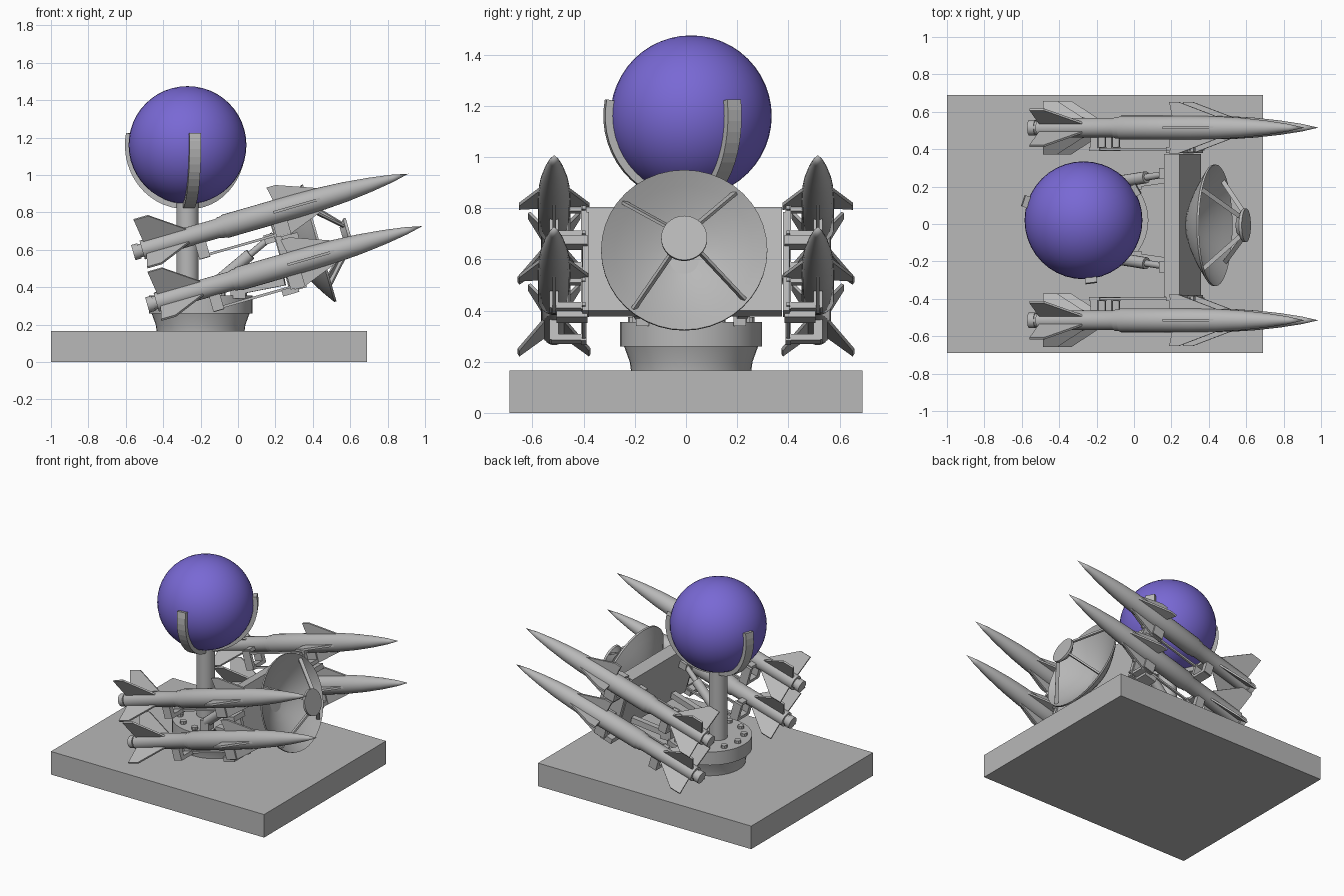
import bpy, bmesh
from math import sin, cos, pi, radians
from mathutils import Matrix, Vector

if "Cube" in bpy.data.objects:
    bpy.data.objects.remove(bpy.data.objects["Cube"])


def material(name, color):
    m = bpy.data.materials.new(name)
    m.use_nodes = True
    m.diffuse_color = (*color, 1)
    m.node_tree.nodes["Principled BSDF"].inputs["Base Color"].default_value = (*color, 1)
    return m


GREY = material("plain grey", (0.48, 0.48, 0.48))
VIOLET = material("violet", (0.19, 0.14, 0.66))
TILT = radians(16)
LEAN = Matrix.Rotation(-TILT, 4, 'Y')           # raises the +x end
Z_TO_X = Matrix.Rotation(pi / 2, 4, 'Y')        # lathe axis z becomes x


def place(x, y, z):
    return Matrix.Translation((x, y, z))


def finish(name, bm, matrix=Matrix(), mat=GREY, smooth=False):
    bmesh.ops.recalc_face_normals(bm, faces=bm.faces)
    me = bpy.data.meshes.new(name)
    bm.to_mesh(me)
    bm.free()
    me.transform(matrix)
    me.materials.append(mat)
    ob = bpy.data.objects.new(name, me)
    bpy.context.collection.objects.link(ob)
    if smooth:
        bpy.ops.object.select_all(action='DESELECT')
        ob.select_set(True)
        bpy.context.view_layer.objects.active = ob
        bpy.ops.object.shade_smooth_by_angle(angle=radians(35))
    return ob


def box(name, size, matrix):
    bm = bmesh.new()
    bmesh.ops.create_cube(bm, size=1)
    bmesh.ops.scale(bm, vec=size, verts=bm.verts)
    return finish(name, bm, matrix)


def lathe(name, profile, matrix, steps=32):
    """Revolve (radius, height) points around z."""
    bm = bmesh.new()
    vs = [bm.verts.new((r, 0, z)) for r, z in profile]
    edges = [bm.edges.new(p) for p in zip(vs, vs[1:])]
    bmesh.ops.spin(bm, geom=vs + edges, cent=(0, 0, 0), axis=(0, 0, 1),
                   angle=2 * pi, steps=steps, use_duplicate=False)
    bmesh.ops.remove_doubles(bm, verts=bm.verts, dist=1e-5)
    return finish(name, bm, matrix, smooth=True)


def plate(name, outline, thick, matrix):
    """Extrude an outline in the local xz plane to a plate."""
    bm = bmesh.new()
    face = bm.faces.new([bm.verts.new((x, -thick / 2, z)) for x, z in outline])
    ext = bmesh.ops.extrude_face_region(bm, geom=[face])
    bmesh.ops.translate(bm, vec=(0, thick, 0),
                        verts=[v for v in ext["geom"] if isinstance(v, bmesh.types.BMVert)])
    return finish(name, bm, matrix)


def between(a, b):
    """Matrix at the middle of a and b with z along them, and the length."""
    a, b = Vector(a), Vector(b)
    d = b - a
    return Matrix.Translation((a + b) / 2) @ d.to_track_quat('Z', 'Y').to_matrix().to_4x4(), d.length


def bar(name, a, b, w, t=None):
    m, length = between(a, b)
    return box(name, (w, t or w, length), m)


def rod(name, a, b, r, steps=16):
    m, n = between(a, b)
    return lathe(name, [(0, -n / 2), (r, -n / 2), (r, n / 2), (0, n / 2)], m, steps)


# Base slab and turntable
box("base_slab", (1.69, 1.38, 0.165), place(-0.155, 0, 0.0825))
turn = place(-0.2, 0.02, 0)
lathe("turntable", [(0, 0.165), (0.235, 0.165), (0.24, 0.2), (0.262, 0.26), (0.277, 0.26),
                    (0.277, 0.355), (0, 0.355)], turn, 40)
for i in range(12):
    a = 2 * pi * i / 12
    p = turn @ Vector((0.225 * cos(a), 0.225 * sin(a), 0.35))
    rod("turntable_bolt", p, p + Vector((0, 0, 0.025)), 0.022, 8)

# Globe on its column, held by three curved arms
C = Vector((-0.27, 0.02, 1.16))
rod("globe_column", (C.x, C.y, 0.35), (C.x, C.y, 0.86), 0.06, 24)
bm = bmesh.new()
bmesh.ops.create_uvsphere(bm, u_segments=40, v_segments=24, radius=0.315)
finish("globe", bm, Matrix.Translation(C), VIOLET, True)
for ang in (162, 277, 30):
    arc = [radians(-90 + 101 * k / 14) for k in range(15)]
    outline = [(0.342 * cos(a), 0.342 * sin(a)) for a in arc]
    outline += [(0.308 * cos(a), 0.308 * sin(a)) for a in reversed(arc)]
    plate("globe_arm", outline, 0.062,
          Matrix.Translation(C) @ Matrix.Rotation(radians(ang), 4, 'Z'))

# Radar housing and dish
box("radar_housing", (0.085, 0.765, 0.42), place(0.26, -0.007, 0.59) @ LEAN)
dish = place(0.437, -0.007, 0.637) @ LEAN @ Z_TO_X
R, DEPTH = 0.325, 0.15
radii = [R * k / 6 for k in range(7)]
bowl = [(r, DEPTH * ((r / R) ** 1.6 - 1)) for r in radii]
back = [(r, z - 0.012) for r, z in reversed(bowl)]
lathe("radar_dish", bowl + back, dish, 40)
lathe("radar_feed", [(0, 0.125), (0.05, 0.125), (0.09, 0.155), (0.09, 0.17), (0, 0.17)], dish)
for k in range(4):
    a = radians(50 + 90 * k)
    ray = Vector((cos(a), sin(a), 0))
    bar("feed_strut", dish @ (ray * 0.305 + Vector((0, 0, -0.015))),
        dish @ (ray * 0.075 + Vector((0, 0, 0.15))), 0.024, 0.012)

# Elevating pistons and hinge arms
for s in (-1, 1):
    y = 0.02 + s * 0.25
    low, high = Vector((-0.12, y - s * 0.05, 0.42)), Vector((0.19, y, 0.68))
    mid = low.lerp(high, 0.6)
    rod("piston_cylinder", low, mid, 0.032)
    rod("piston_rod", mid, high, 0.018)
    box("piston_clevis", (0.06, 0.06, 0.05), place(0.17, y, 0.66) @ LEAN)
    box("piston_foot", (0.07, 0.06, 0.09), place(low.x, low.y, 0.39))
    box("hinge_block", (0.08, 0.05, 0.07), place(0.0, y - s * 0.06, 0.375))
    bar("hinge_arm", (-0.03, y - s * 0.06, 0.375), (0.25, y - s * 0.02, 0.43), 0.04)

# Rockets: stepped body with an ogive nose, tail fins and small wings
BODY = [(0, 0), (0.042, 0), (0.042, 0.035), (0.036, 0.035), (0.036, 0.05), (0.052, 0.05),
        (0.052, 0.47), (0.058, 0.48), (0.058, 0.5), (0.064, 0.51), (0.064, 0.9),
        (0.061, 1.05), (0.053, 1.18), (0.038, 1.32), (0.02, 1.44), (0, 1.53)]
TAIL = ((60, 0.195), (120, 0.195), (-35, 0.17), (215, 0.17))


def rocket(x, y, z):
    m = place(x, y, z) @ LEAN
    lathe("rocket_body", BODY, m @ Z_TO_X, 24)
    for ang, r in TAIL:
        spin = Matrix.Rotation(radians(90 - ang), 4, 'X')
        plate("tail_fin", [(0.07, 0.03), (0.05, r), (0.13, r), (0.32, 0.04)], 0.012, m @ spin)
    for k in range(4):
        spin = Matrix.Rotation(pi / 2 * k, 4, 'X')
        plate("wing", [(0.8, 0.04), (0.78, 0.138), (0.83, 0.138), (1.07, 0.05)], 0.014, m @ spin)
    return m


def frame(m, side):
    """Launch rail frame on the inner side of one rocket."""
    inner = -0.115 * side
    for t, w in ((0.36, 0.06), (0.8, 0.08)):
        box("rail_saddle", (w, 0.035, 0.09), m @ place(t, 0, -0.085))
        box("rail_crossbar", (w, 0.135, 0.025), m @ place(t, inner / 2, -0.12))
        box("rail_upright", (w, 0.022, 0.13), m @ place(t, inner, -0.07))
        box("rail_top_arm", (0.04, 0.1, 0.025), m @ place(t, inner / 2, -0.01))
    for h in (-0.12, -0.02):
        bar("launch_rail", m @ Vector((0.34, inner, h)), m @ Vector((0.86, inner, h)), 0.014)


for side in (-1, 1):
    y = side * 0.515
    for x, z in ((-0.56, 0.585), (-0.485, 0.305)):
        frame(rocket(x, y, z), side)
    # Side plate that ties both rails to the housing
    box("side_plate", (0.09, 0.025, 0.4), place(0.27, side * 0.392, 0.58) @ LEAN)
    for z in (0.38, 0.665):
        box("side_arm", (0.09, 0.12, 0.035), place(0.28, side * 0.445, z) @ LEAN)
